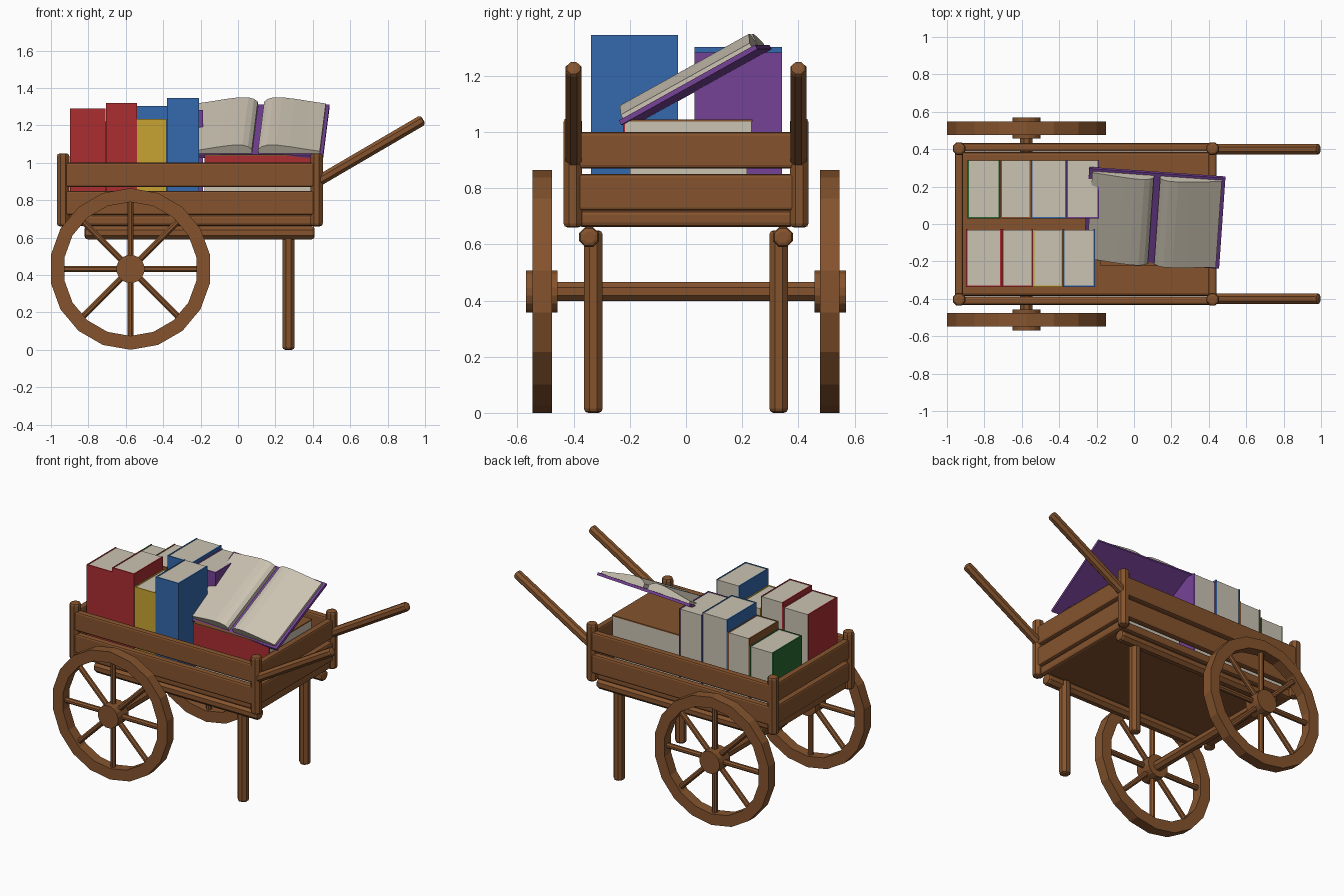
import bpy, bmesh, math
from mathutils import Vector, Matrix

if "Cube" in bpy.data.objects:
    bpy.data.objects.remove(bpy.data.objects["Cube"])

def mat(name, c):
    m = bpy.data.materials.new(name)
    m.diffuse_color = (*c, 1)
    m.use_nodes = True
    m.node_tree.nodes["Principled BSDF"].inputs["Base Color"].default_value = m.diffuse_color
    return m

WOOD = mat("wood brown", (0.235, 0.088, 0.027))
RED = mat("red cover", (0.41, 0.027, 0.03))
YELLOW = mat("yellow cover", (0.58, 0.37, 0.032))
BLUE = mat("blue cover", (0.035, 0.14, 0.42))
GREEN = mat("green cover", (0.022, 0.14, 0.033))
PURPLE = mat("purple cover", (0.18, 0.055, 0.31))
CREAM = mat("cream paper", (0.60, 0.55, 0.45))

def finish(name, bm, mats):
    bmesh.ops.recalc_face_normals(bm, faces=bm.faces)
    me = bpy.data.meshes.new(name)
    bm.to_mesh(me)
    bm.free()
    for m in mats:
        me.materials.append(m)
    ob = bpy.data.objects.new(name, me)
    bpy.context.collection.objects.link(ob)
    return ob

def add_box(bm, lo, hi, idx=0):
    lo, hi = Vector(lo), Vector(hi)
    M = Matrix.Translation((lo + hi) / 2) @ Matrix.Diagonal((*(hi - lo), 1))
    for v in bmesh.ops.create_cube(bm, size=1, matrix=M)['verts']:
        for f in v.link_faces:
            f.material_index = idx

def plank(name, lo, hi, bevel=0.012):
    bm = bmesh.new()
    add_box(bm, lo, hi)
    bmesh.ops.bevel(bm, geom=bm.edges[:], offset=bevel, segments=2, affect='EDGES', profile=0.5)
    return finish(name, bm, [WOOD])

def add_rod(bm, a, b, r, sides=8, bevel=0.0):
    a, b = Vector(a), Vector(b)
    d = b - a
    M = (Matrix.Translation((a + b) / 2) @ d.to_track_quat('Z', 'Y').to_matrix().to_4x4()
         @ Matrix.Rotation(math.pi / sides, 4, 'Z'))
    vs = bmesh.ops.create_cone(bm, cap_ends=True, segments=sides, radius1=r, radius2=r,
                               depth=d.length, matrix=M)['verts']
    if bevel:
        caps = {f for v in vs for f in v.link_faces if len(f.verts) == sides}
        bmesh.ops.bevel(bm, geom=list({e for f in caps for e in f.edges}), offset=bevel,
                        segments=2, affect='EDGES', profile=0.5)

def rod(name, a, b, r, sides=8, bevel=0.015):
    bm = bmesh.new()
    add_rod(bm, a, b, r, sides, bevel)
    return finish(name, bm, [WOOD])

# cart bed: floor, side planks, end planks
plank("floor", (-0.935, -0.385, 0.662), (0.425, 0.385, 0.72), 0.015)
for z in (0.72, 0.87):
    for s, n in ((-1, "front"), (1, "back")):
        plank(n + "_side_plank", (-0.93, s * 0.41 - 0.022, z), (0.42, s * 0.41 + 0.022, z + 0.13))
    for x, n in ((-0.935, "left"), (0.42, "right")):
        plank(n + "_end_plank", (x - 0.022, -0.4, z), (x + 0.022, 0.4, z + 0.13))

# posts, bearers, legs, handles
for s, n in ((-1, "front"), (1, "back")):
    for x in (-0.935, 0.42):
        rod(n + "_corner_post", (x, s * 0.403, 0.66), (x, s * 0.403, 1.05), 0.036)
    rod(n + "_bearer", (-0.82, s * 0.345, 0.626), (0.41, s * 0.345, 0.626), 0.038)
    rod(n + "_leg", (0.27, s * 0.33, 0.0), (0.27, s * 0.33, 0.65), 0.036)
    rod(n + "_handle", (0.40, s * 0.4, 0.885), (0.99, s * 0.4, 1.23), 0.031)

# wheels: faceted rim, eight spokes, hub
CX, CZ, R, RI, N = -0.575, 0.432, 0.432, 0.358, 18
for s, n in ((-1, "front"), (1, "back")):
    bm = bmesh.new()
    rings = []
    for k in range(N):
        a = math.pi / 2 + 2 * math.pi * k / N
        rings.append([bm.verts.new((CX + r * math.cos(a), s * 0.512 + y, CZ + r * math.sin(a)))
                      for r, y in ((R, -0.035), (R, 0.035), (RI, 0.035), (RI, -0.035))])
    for k in range(N):
        p, q = rings[k], rings[(k + 1) % N]
        for j in range(4):
            bm.faces.new((p[j], p[(j + 1) % 4], q[(j + 1) % 4], q[j]))
    finish(n + "_wheel_rim", bm, [WOOD])
    bm = bmesh.new()
    for k in range(8):
        a = k * math.pi / 4
        c, t = math.cos(a), math.sin(a)
        add_rod(bm, (CX + 0.05 * c, s * 0.512, CZ + 0.05 * t),
                (CX + 0.365 * c, s * 0.512, CZ + 0.365 * t), 0.018, 8)
    finish(n + "_wheel_spokes", bm, [WOOD])
    rod(n + "_wheel_hub", (CX, s * 0.458, CZ), (CX, s * 0.57, CZ), 0.076, 16, 0)
rod("axle", (CX, -0.47, CZ), (CX, 0.47, CZ), 0.036, 8, 0)

# closed books: two covers along the thickness axis, spine on -y, paper block between
def book(name, lo, hi, axis, cover, t=0.008, top=None):
    bm = bmesh.new()
    a, b = list(lo), list(hi)
    b[axis] = lo[axis] + t
    add_box(bm, a, b, 0)
    a, b = list(lo), list(hi)
    a[axis] = hi[axis] - t
    add_box(bm, a, b, 2 if top else 0)
    a, b = list(lo), list(hi)
    a[axis] += t
    b[axis] -= t
    add_box(bm, a, (b[0], lo[1] + t, b[2]), 0)
    pl, ph = [v + 0.003 for v in a], [v - 0.003 for v in b]
    pl[axis], ph[axis] = a[axis], b[axis]
    pl[1] = lo[1] + t
    add_box(bm, pl, ph, 1)
    finish(name, bm, [cover, CREAM] + ([top] if top else []))

front_row = ((-0.897, -0.708, 1.29, RED), (-0.706, -0.541, 1.32, RED),
             (-0.539, -0.382, 1.235, YELLOW), (-0.380, -0.208, 1.345, BLUE))
back_row = ((-0.89, -0.716, 1.17, GREEN), (-0.714, -0.552, 1.22, WOOD),
            (-0.55, -0.362, 1.303, BLUE), (-0.36, -0.188, 1.283, PURPLE))
for x0, x1, z, c in front_row:
    book("front_row_book", (x0, -0.338, 0.721), (x1, -0.028, z), 0, c)
for x0, x1, z, c in back_row:
    book("back_row_book", (x0, 0.03, 0.721), (x1, 0.342, z), 0, c)

# books lying flat
book("lower_flat_book", (-0.18, -0.20, 0.721), (0.39, 0.22, 0.885), 2, CREAM)
book("upper_flat_book", (-0.18, -0.225, 0.886), (0.39, 0.237, 1.045), 2, RED, top=WOOD)

# open book: cover plate with two curved page blocks, propped at a tilt
bm = bmesh.new()
W, H = 0.365, 0.278
add_box(bm, (-W, -H, -0.009), (W, H, 0.009), 0)
curve = ((0, 0.035), (0.06, 0.052), (0.15, 0.062), (0.3, 0.062), (0.5, 0.053), (0.75, 0.038), (1, 0.024))
for s in (-1, 1):
    prof = [(0, 0.009)] + list(curve) + [(1, 0.009)]
    pts = [(s * (0.017 + u * 0.33), h) for u, h in prof]
    lo = [bm.verts.new((x, -H + 0.015, h)) for x, h in pts]
    hi = [bm.verts.new((x, H - 0.015, h)) for x, h in pts]
    n = len(pts)
    faces = [bm.faces.new(lo), bm.faces.new(hi)]
    faces += [bm.faces.new((lo[i], lo[(i + 1) % n], hi[(i + 1) % n], hi[i])) for i in range(n)]
    for f in faces:
        f.material_index = 1
bm.transform(Matrix.Translation((0.108, 0.033, 1.168)) @ Matrix.Rotation(math.radians(-4), 4, 'Z')
             @ Matrix.Rotation(math.radians(29), 4, 'X'))
finish("open_book", bm, [PURPLE, CREAM])
